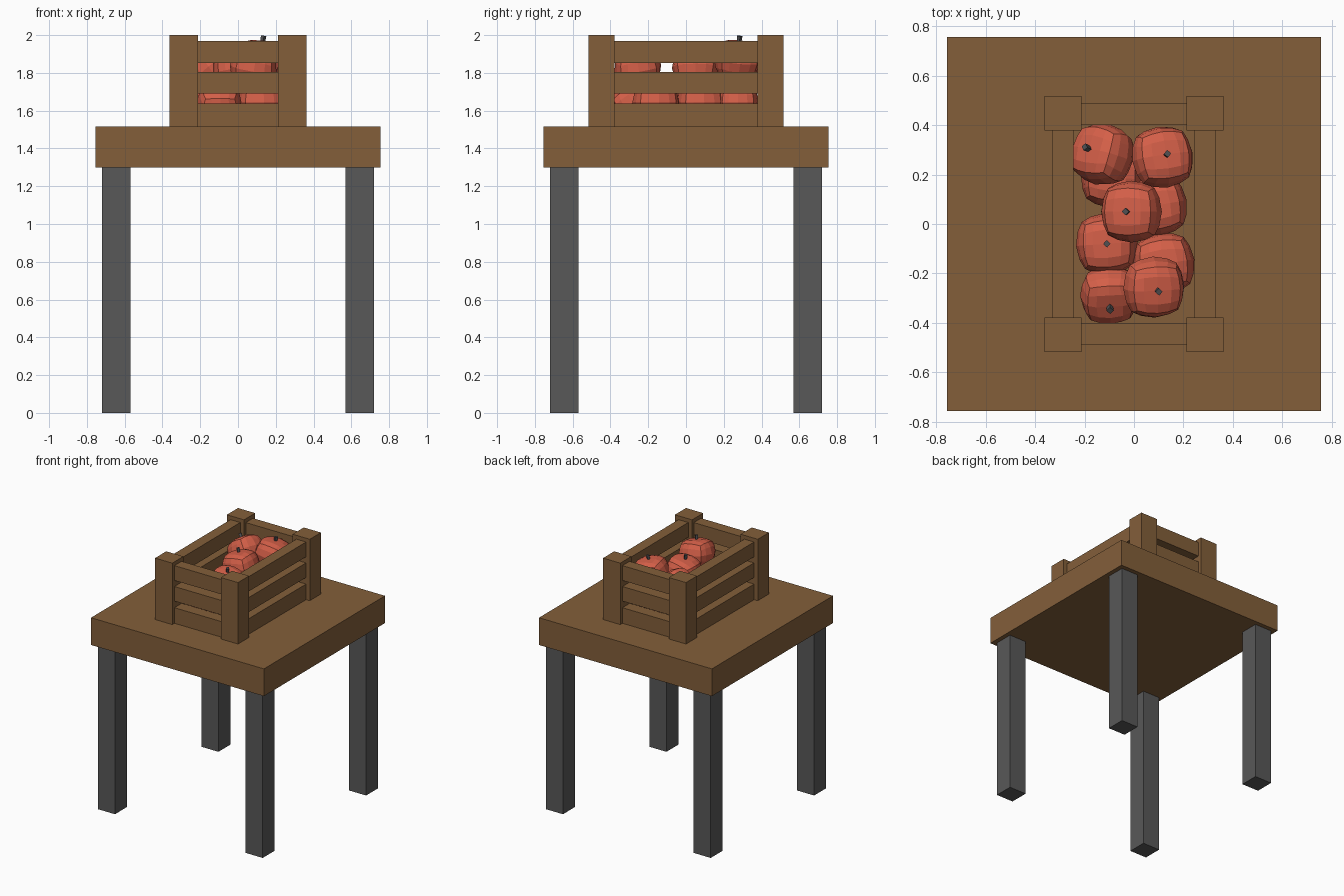
import bpy, bmesh, math
from mathutils import Vector, Matrix, Euler

if "Cube" in bpy.data.objects:
    bpy.data.objects.remove(bpy.data.objects["Cube"])


def material(name, rgb):
    m = bpy.data.materials.new(name)
    m.diffuse_color = (*rgb, 1)
    m.use_nodes = True
    m.node_tree.nodes["Principled BSDF"].inputs["Base Color"].default_value = m.diffuse_color
    return m


WOOD = material("brown wood", (0.227, 0.114, 0.042))
METAL = material("dark grey", (0.098, 0.098, 0.098))
RED = material("apple red", (0.66, 0.115, 0.065))
STEM = material("stem grey", (0.08, 0.08, 0.085))


def finish(bm, name, mats):
    mesh = bpy.data.meshes.new(name)
    bm.to_mesh(mesh)
    bm.free()
    for m in mats:
        mesh.materials.append(m)
    ob = bpy.data.objects.new(name, mesh)
    bpy.context.collection.objects.link(ob)
    return ob


def box(name, x0, x1, y0, y1, z0, z1, mat):
    bm = bmesh.new()
    size = Matrix.Diagonal((x1 - x0, y1 - y0, z1 - z0, 1))
    centre = Matrix.Translation(((x0 + x1) / 2, (y0 + y1) / 2, (z0 + z1) / 2))
    bmesh.ops.create_cube(bm, size=1, matrix=centre @ size)
    return finish(bm, name, [mat])


# Table
TOP = 1.515
box("table_top", -0.755, 0.755, -0.755, 0.755, 1.30, TOP, WOOD)
for sx in (-1, 1):
    for sy in (-1, 1):
        xs, ys = sorted((0.57 * sx, 0.72 * sx)), sorted((0.57 * sy, 0.72 * sy))
        box("table_leg", *xs, *ys, 0, 1.30, METAL)
        # Crate corner posts
        xs, ys = sorted((0.212 * sx, 0.362 * sx)), sorted((0.378 * sy, 0.517 * sy))
        box("crate_post", *xs, *ys, TOP, 2.0, WOOD)

# Crate slats, three rows on each side
for z0, z1 in ((TOP, 1.638), (1.69, 1.805), (1.853, 1.97)):
    for s in (-1, 1):
        box("crate_side_slat", *sorted((0.245 * s, 0.33 * s)), -0.378, 0.378, z0, z1, WOOD)
        box("crate_end_slat", -0.212, 0.212, *sorted((0.40 * s, 0.49 * s)), z0, z1, WOOD)


def apple(x, y, z, tilt_x=0, tilt_y=0, turn=0, r=0.125):
    """Rounded cube with a dimpled top, narrower base and a square stem."""
    bm = bmesh.new()
    bmesh.ops.create_cube(bm, size=2)
    bmesh.ops.subdivide_edges(bm, edges=bm.edges[:], cuts=3, use_grid_fill=True)
    for v in bm.verts:
        p = v.co.normalized() * 0.82 + v.co * 0.18
        taper = 1 + 0.08 * p.z if p.z < 0 else 1
        v.co = Vector((p.x * taper, p.y * taper, p.z * 0.88)) * r
        d = math.hypot(p.x, p.y)
        if p.z > 0.5 and d < 0.5:
            v.co.z -= 0.012 * (1 - d / 0.5)
    bmesh.ops.recalc_face_normals(bm, faces=bm.faces[:])
    # Stem
    body = set(bm.faces)
    bmesh.ops.create_cone(bm, cap_ends=True, segments=4, radius1=0.012, radius2=0.015,
                          depth=0.035, matrix=Matrix.Translation((0, 0, r * 0.9)))
    for f in bm.faces:
        f.material_index = 0 if f in body else 1
    ob = finish(bm, "apple", [RED, STEM])
    ob.location = (x, y, z)
    ob.rotation_euler = Euler([math.radians(a) for a in (tilt_x, tilt_y, turn)])


# Lower layer of apples
apple(-0.11, -0.08, 1.645, turn=4)
apple(-0.10, -0.285, 1.645, tilt_x=32, turn=3, r=0.118)
apple(0.12, -0.16, 1.645, turn=8)
apple(-0.09, 0.19, 1.645, turn=-5)
apple(0.09, 0.075, 1.645, turn=10)
apple(0.10, 0.275, 1.645, r=0.11)
# Upper layer of apples
apple(-0.125, 0.28, 1.82, tilt_x=-8, tilt_y=-38, turn=-10)
apple(0.115, 0.27, 1.868, tilt_x=-5, tilt_y=10, turn=8)
apple(-0.01, 0.05, 1.825, tilt_y=-11)
apple(0.08, -0.255, 1.825, tilt_x=9, tilt_y=9, turn=3)
